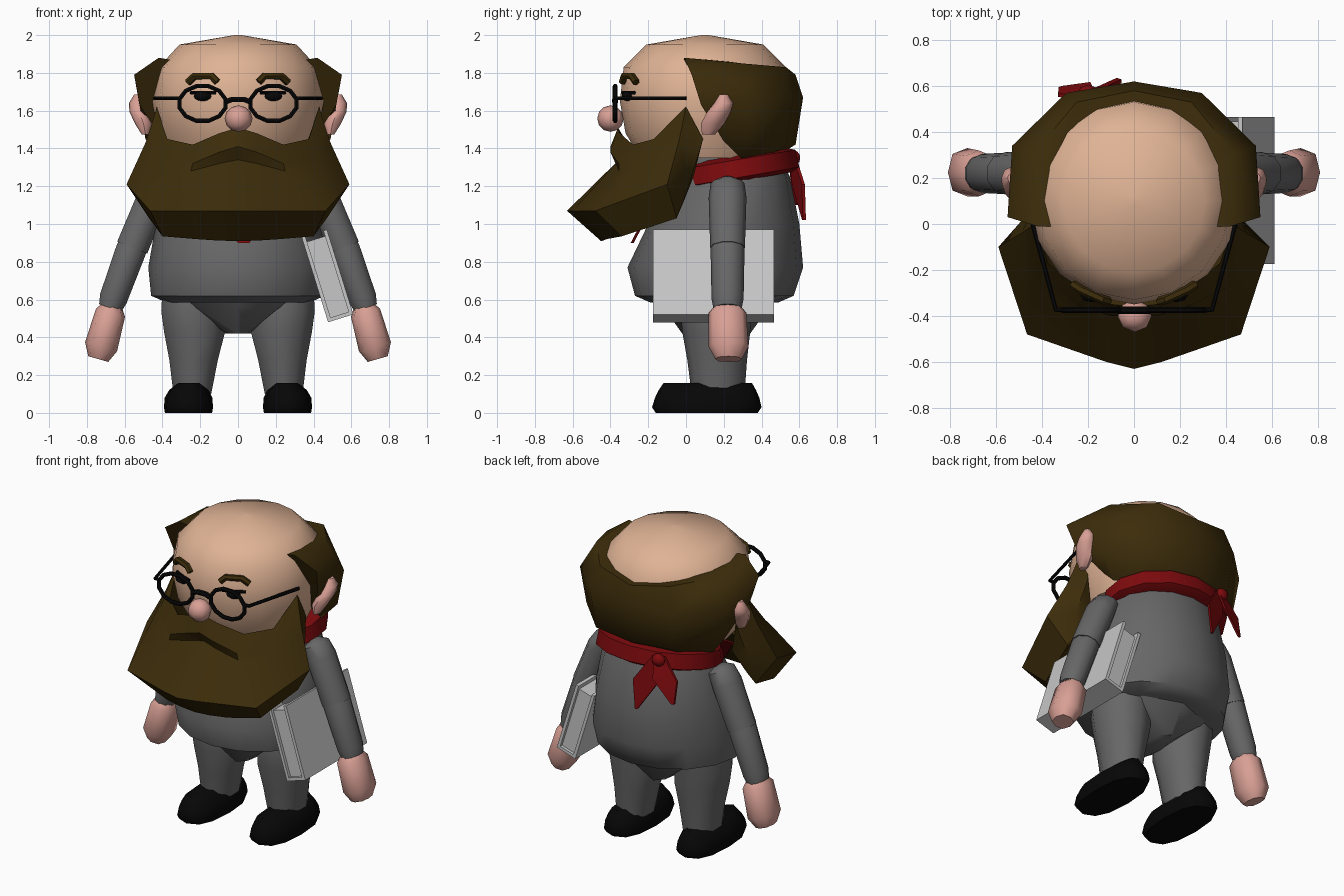
import bpy, bmesh, math
from mathutils import Vector, Matrix

if "Cube" in bpy.data.objects:
    bpy.data.objects.remove(bpy.data.objects["Cube"], do_unlink=True)


def material(name, *rgb):
    m = bpy.data.materials.new(name)
    m.use_nodes = True
    colour = (*rgb, 1)
    m.diffuse_color = colour
    m.node_tree.nodes["Principled BSDF"].inputs["Base Color"].default_value = colour
    return m


SKIN = material("warm skin", .74, .45, .30)
PINK = material("pink skin", .69, .35, .30)
BROWN = material("dark brown hair", .045, .025, .003)
GREY = material("suit grey", .135, .135, .135)
RED = material("scarf red", .2, .003, .004)
BLACK = material("shoe black", .002, .002, .002)
PAPER = material("book light grey", .57, .57, .57)

SIDES = (("left", 1), ("right", -1))


def shade(ob, angle=40):
    bpy.ops.object.select_all(action="DESELECT")
    ob.select_set(True)
    bpy.context.view_layer.objects.active = ob
    bpy.ops.object.shade_smooth_by_angle(angle=math.radians(angle))


def finish(name, bm, mat, angle=40):
    bmesh.ops.recalc_face_normals(bm, faces=bm.faces)
    mesh = bpy.data.meshes.new(name)
    bm.to_mesh(mesh)
    bm.free()
    mesh.materials.append(mat)
    ob = bpy.data.objects.new(name, mesh)
    bpy.context.collection.objects.link(ob)
    shade(ob, angle)


def loft(name, sections, mat, angle=40):
    """Skin closed sections of equal length and cap both ends."""
    bm = bmesh.new()
    loops = [[bm.verts.new(p) for p in s] for s in sections]
    n = len(loops[0])
    for a, b in zip(loops, loops[1:]):
        for i in range(n):
            j = (i + 1) % n
            bm.faces.new((a[i], a[j], b[j], b[i]))
    bm.faces.new(loops[0])
    bm.faces.new(loops[-1])
    finish(name, bm, mat, angle)


def mirrored(half):
    """Extend sections running from the middle to +x over to -x."""
    other = [[(-x, y, z) for x, y, z in s] for s in reversed(half[1:])]
    return other + half


def rings(name, data, mat, sides=12, tilt=0, side=1, power=1, slope=0):
    """Stack elliptical rings given as x, y, z, x radius, y radius."""
    def bulge(v):
        return math.copysign(abs(v) ** power, v)
    sections = []
    for x, y, z, rx, ry in data:
        loop = []
        for i in range(sides):
            a = math.tau * i / sides - math.pi / 2
            u, v = rx * bulge(math.cos(a)), ry * bulge(math.sin(a))
            loop.append((side * (x + u * math.cos(tilt)), y + v,
                         z + u * math.sin(tilt) + v * slope))
        sections.append(loop)
    loft(name, sections, mat, 50)


def ribbon(name, data, t=.008, slant=0):
    """Cloth strip through points given as x, y, z, half width."""
    loft(name, [[(x + i * w, y + i * w * slant + j * t, z)
                 for i, j in ((-1, -1), (1, -1), (1, 1), (-1, 1))]
                for x, y, z, w in data], RED, 25)


def wire(name, points, radius, mat, closed=False):
    cu = bpy.data.curves.new(name, "CURVE")
    cu.dimensions = "3D"
    cu.bevel_depth = radius
    cu.bevel_resolution = 1
    cu.use_fill_caps = True
    sp = cu.splines.new("POLY")
    sp.points.add(len(points) - 1)
    for p, co in zip(sp.points, points):
        p.co = (*co, 1)
    sp.use_cyclic_u = closed
    cu.materials.append(mat)
    ob = bpy.data.objects.new(name, cu)
    bpy.context.collection.objects.link(ob)
    bpy.ops.object.select_all(action="DESELECT")
    ob.select_set(True)
    bpy.context.view_layer.objects.active = ob
    bpy.ops.object.convert(target="MESH")
    shade(bpy.context.view_layer.objects.active)


def ball(name, centre, scale, mat):
    bm = bmesh.new()
    bmesh.ops.create_uvsphere(bm, u_segments=8, v_segments=6, radius=1)
    bmesh.ops.transform(bm, matrix=Matrix.Translation(centre) @ Matrix.Diagonal((*scale, 1)),
                        verts=bm.verts)
    finish(name, bm, mat, 50)


def face_y(x):
    """Front surface of the face at eye level."""
    return .1 - .45 * math.sqrt(1 - (x / .45) ** 2)


# Head
rings("head", [(0, .1, 1.35, .36, .34), (0, .1, 1.48, .42, .42), (0, .1, 1.65, .455, .45),
               (0, .1, 1.83, .42, .43), (0, .1, 1.95, .31, .31), (0, .1, 2, .02, .02)], SKIN, 16)

# Hair wrapping the back and sides: inner rim, top, middle, low, bottom
loft("hair", mirrored([
    [(0, .48, 1.79), (0, .58, 1.79), (0, .62, 1.67), (0, .58, 1.42), (0, .46, 1.35)],
    [(.24, .4, 1.83), (.25, .53, 1.83), (.295, .57, 1.67), (.28, .53, 1.42), (.26, .42, 1.35)],
    [(.36, .22, 1.86), (.44, .3, 1.85), (.53, .34, 1.68), (.49, .33, 1.45), (.4, .29, 1.35)],
    [(.36, -.01, 1.87), (.42, -.01, 1.88), (.55, .03, 1.79), (.52, .08, 1.63), (.4, .2, 1.44)],
]), BROWN, 55)

# Beard with moustache: upper edge, lip, crease, front edge, under edge, back
loft("beard", mirrored([
    [(0, -.36, 1.51), (0, -.4, 1.41), (0, -.355, 1.34), (0, -.63, 1.07), (0, -.45, .91), (0, -.2, 1.25)],
    [(.1, -.35, 1.48), (.1, -.4, 1.38), (.1, -.37, 1.32), (.12, -.6, 1.07), (.1, -.44, .912), (.1, -.2, 1.25)],
    [(.24, -.28, 1.42), (.24, -.355, 1.32), (.25, -.355, 1.28), (.25, -.555, 1.07), (.22, -.42, .92), (.2, -.18, 1.25)],
    [(.375, -.17, 1.45), (.42, -.22, 1.37), (.44, -.26, 1.32), (.465, -.48, 1.07), (.4, -.34, .935), (.3, -.1, 1.25)],
    [(.43, 0, 1.62), (.46, -.02, 1.52), (.49, -.04, 1.43), (.59, -.1, 1.21), (.47, -.05, 1.03), (.36, .02, 1.25)],
    [(.41, .06, 1.5), (.43, .09, 1.45), (.44, .07, 1.38), (.47, .02, 1.22), (.43, -.02, 1.1), (.36, .04, 1.25)],
]), BROWN, 42)

ball("nose", (.003, -.4, 1.558), (.074, .07, .07), PINK)

# Face details
for label, s in SIDES:
    rings(label + "_ear", [(.49, .12, 1.475, .02, .035), (.5, .14, 1.53, .045, .062),
                           (.525, .175, 1.595, .05, .062), (.53, .2, 1.64, .047, .05),
                           (.53, .2, 1.685, .02, .022)], PINK, 8, 0, s)
    brow = [(.11, 1.752), (.14, 1.783), (.23, 1.783), (.265, 1.75)]
    wire(label + "_eyebrow", [(s * x, face_y(x), z) for x, z in brow], .02, BROWN)
    wire(label + "_eyelid", [(s * x, face_y(x), 1.695) for x in (.12, .185, .25)], .01, BLACK)
    ball(label + "_eye", (s * .185, face_y(.185), 1.677), (.05, .03, .027), BLACK)
    rim = [math.tau * (i + .5) / 12 for i in range(12)]
    wire(label + "_lens_rim", [(s * .188 + .125 * math.cos(a), -.375, 1.638 + .095 * math.sin(a))
                               for a in rim], .013, BLACK, True)
    wire(label + "_temple", [(s * .3, -.375, 1.665), (s * .34, -.372, 1.665),
                             (s * .44, 0, 1.665)], .011, BLACK)
wire("glasses_bridge", [(-.07, -.375, 1.645), (-.03, -.375, 1.66), (.03, -.375, 1.66),
                        (.07, -.375, 1.645)], .016, BLACK)

# Torso and pelvis
rings("torso", [(0, .15, .585, .38, .34), (0, .15, .62, .46, .42), (0, .155, .77, .475, .465),
                (0, .2, 1, .435, .4), (0, .25, 1.25, .37, .3), (0, .26, 1.38, .27, .22)], GREY, 16)
rings("pelvis", [(0, .16, .62, .38, .32), (0, .16, .56, .31, .28), (0, .16, .42, .07, .18)], GREY, 8)

# Scarf: collar rising to the back, knot, two tails and a front corner
rings("scarf_collar", [(0, .27, 1.225, .36, .29), (0, .27, 1.245, .41, .33),
                       (0, .27, 1.34, .395, .31), (0, .27, 1.365, .3, .24)], RED, 14, slope=.17)
ball("scarf_knot", (-.2, .57, 1.35), (.045, .035, .04), RED)
ribbon("scarf_long_tail", [(-.19, .56, 1.37, .03), (-.13, .595, 1.21, .075), (-.08, .625, 1.02, .006)],
       slant=.35)
ribbon("scarf_short_tail", [(-.2, .56, 1.37, .03), (-.26, .585, 1.24, .07), (-.32, .59, 1.1, .008)],
       slant=.35)
ribbon("scarf_front_corner", [(0, -.06, 1.25, .3), (.01, -.19, 1.08, .17), (.03, -.285, .9, .03)])

# Limbs
for label, s in SIDES:
    rings(label + "_upper_arm", [(.4, .22, 1.245, .025, .03), (.41, .22, 1.215, .075, .09),
                                 (.45, .22, 1.14, .088, .1), (.56, .22, .875, .09, .092)],
          GREY, 10, .38, s)
    rings(label + "_forearm", [(.55, .22, .9, .078, .085), (.565, .22, .865, .085, .09),
                               (.66, .22, .605, .078, .085), (.677, .22, .555, .065, .075)],
          GREY, 10, .35, s)
    rings(label + "_hand", [(.665, .22, .565, .055, .07), (.675, .22, .53, .08, .1),
                            (.725, .225, .35, .088, .105), (.74, .225, .285, .055, .07)],
          PINK, 8, .28, s, .8)
    rings(label + "_leg", [(.24, .17, .62, .17, .19), (.24, .16, .54, .175, .19),
                           (.23, .16, .43, .17, .18), (.235, .165, .28, .135, .158),
                           (.242, .17, .1, .105, .14)], GREY, 10, 0, s)
    rings(label + "_shoe", [(.262, .11, 0, .125, .27), (.262, .11, .03, .13, .29),
                            (.262, .112, .08, .126, .276), (.26, .113, .12, .105, .258),
                            (.26, .115, .157, .06, .235)], BLACK, 12, 0, s, .8)

# Book tucked under the left arm: two covers, spine along the bottom, inset pages
PLACE = Matrix.Translation((.474, .145, .725)) @ Matrix.Rotation(math.radians(-17.3), 4, "Y")
for part, offset, size in (("outer_cover", (.06, 0, 0), (.02, .64, .47)),
                           ("inner_cover", (-.06, 0, 0), (.02, .64, .47)),
                           ("spine", (0, 0, -.225), (.12, .64, .02)),
                           ("pages", (0, 0, -.01), (.104, .6, .43))):
    box = bmesh.new()
    bmesh.ops.create_cube(box, size=1)
    bmesh.ops.transform(box, matrix=PLACE @ Matrix.Translation(Vector(offset))
                        @ Matrix.Diagonal((*size, 1)), verts=box.verts)
    finish("book_" + part, box, PAPER)
